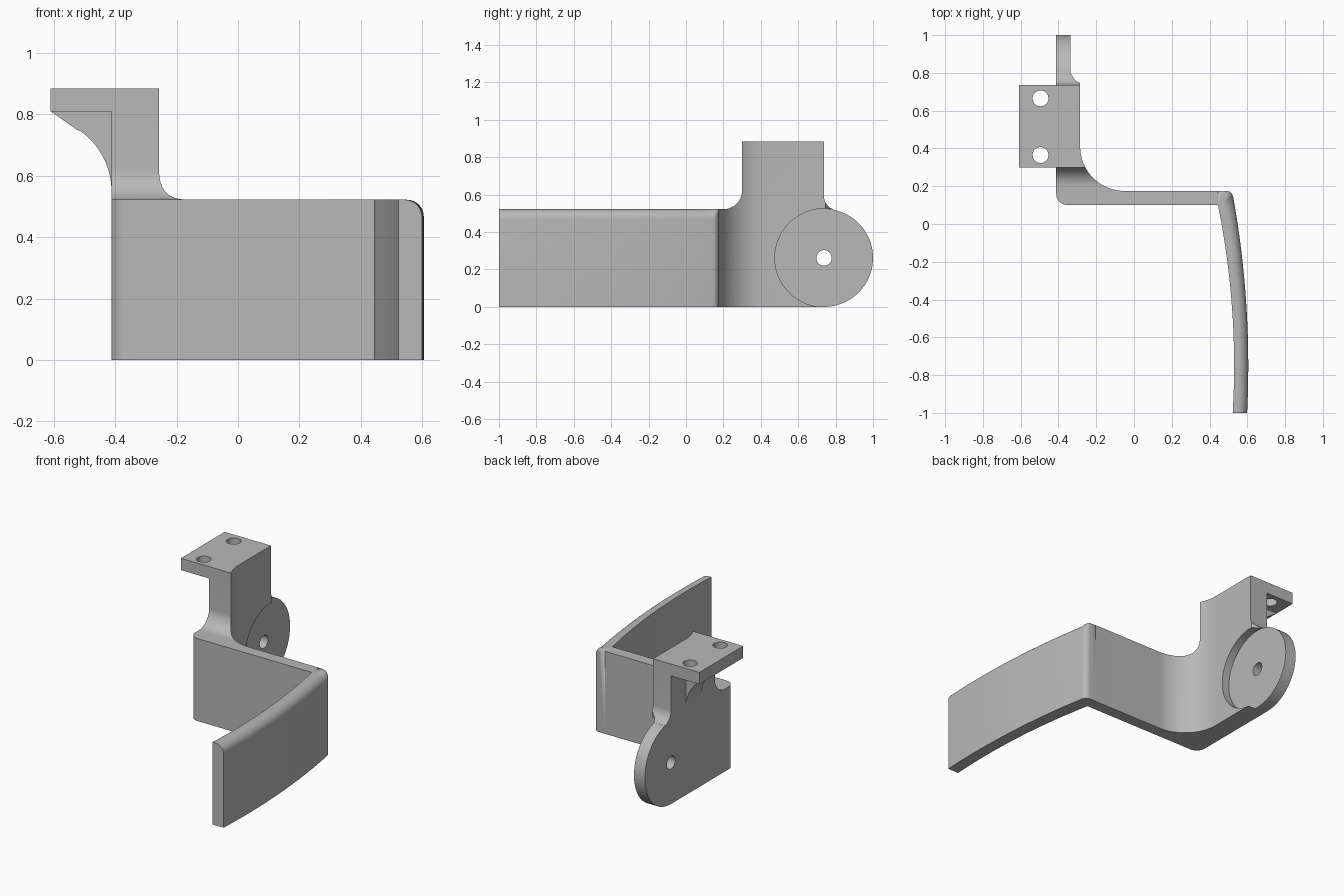
import bpy, bmesh
from math import sin, cos, radians, pi

if "Cube" in bpy.data.objects:
    bpy.data.objects.remove(bpy.data.objects["Cube"])

grey = bpy.data.materials.new("plain_grey")
grey.use_nodes = True
COLOUR = (0.48, 0.48, 0.48, 1)
grey.diffuse_color = COLOUR
grey.node_tree.nodes["Principled BSDF"].inputs["Base Color"].default_value = COLOUR


def arc(cx, cy, r, a0, a1, n=16):
    angles = [radians(a0 + (a1 - a0) * i / n) for i in range(n + 1)]
    return [(cx + r * cos(a), cy + r * sin(a)) for a in angles]


def finish(name, bm):
    bmesh.ops.remove_doubles(bm, verts=bm.verts, dist=1e-5)
    bmesh.ops.recalc_face_normals(bm, faces=bm.faces)
    mesh = bpy.data.meshes.new(name)
    bm.to_mesh(mesh)
    bm.free()
    mesh.materials.append(grey)
    ob = bpy.data.objects.new(name, mesh)
    bpy.context.scene.collection.objects.link(ob)
    return ob


def prism(name, points, axis, lo, hi):
    """Extrude a 2D outline along one axis."""
    place = {"x": lambda a, b, d: (d, a, b),
             "y": lambda a, b, d: (a, d, b),
             "z": lambda a, b, d: (a, b, d)}[axis]
    bm = bmesh.new()
    low = [bm.verts.new(place(a, b, lo)) for a, b in points]
    high = [bm.verts.new(place(a, b, hi)) for a, b in points]
    bm.faces.new(low)
    bm.faces.new(high)
    for i in range(len(points)):
        j = (i + 1) % len(points)
        bm.faces.new((low[i], low[j], high[j], high[i]))
    return finish(name, bm)


def combine(ob, cutter, operation):
    """Apply a boolean and discard the helper."""
    mod = ob.modifiers.new("cut", "BOOLEAN")
    mod.operation, mod.object, mod.solver = operation, cutter, "EXACT"
    cutter.hide_render = True
    deps = bpy.context.evaluated_depsgraph_get()
    mesh = bpy.data.meshes.new_from_object(ob.evaluated_get(deps))
    ob.modifiers.clear()
    ob.data = mesh
    bpy.data.objects.remove(cutter)


def round_cutter(x, y, r, axis, lo, hi, n=48):
    return prism("cutter", arc(x, y, r, 0, 360 * (n - 1) / n, n - 1), axis, lo, hi)


TOP, HEIGHT = 0.522, 0.885
DISC_Y, DISC_Z, DISC_R = 0.738, 0.262, 0.262
BACK, FRONT, OUT = 0.737, 0.3, -0.412

# Bracket body: plan outline crossed with side outline
plan = [(0.445, 0.1), (0.445, 0.175)]
plan += arc(-0.05, 0.41, 0.235, 270, 180, 24)
plan += arc(-0.255, 0.82, 0.08, 248, 180, 10)
plan += [(-0.335, 1.1), (OUT, 1.1)]
plan += arc(OUT + 0.06, 0.16, 0.06, 180, 270, 10)
body = prism("bracket_body", plan, "z", -0.1, 1.0)
side = [(0, 0)] + arc(DISC_Y, DISC_Z, DISC_R, -90, 76.8, 48)
side += arc(BACK + 0.08, 0.595, 0.08, 256, 180, 10)
side += [(BACK, HEIGHT), (FRONT, HEIGHT)]
side += arc(FRONT - 0.1, TOP + 0.1, 0.1, 0, -90, 14) + [(0, TOP)]
combine(body, prism("side_helper", side, "x", -1, 1), "INTERSECT")

# Round pocket and pivot hole
combine(body, round_cutter(DISC_Y, DISC_Z, DISC_R + 0.001, "x", -0.336, 0.2, 96), "DIFFERENCE")
combine(body, round_cutter(DISC_Y, DISC_Z, 0.041, "x", -1, 0), "DIFFERENCE")

# Curved arm: lofted sections with a rounded outer top edge
stations = []
corner = [(0.445, 0.175)] + arc(0.487, 0.136, 0.039, 90, 5, 8)
for i, p in enumerate(corner):
    stations.append(((0.445, 0.1), p, 0.055 * i / (len(corner) - 1)))
STEPS = 30
for i in range(1, STEPS + 1):
    t = i / STEPS
    yi, yo = 0.1 - 1.1 * t, 0.139 - 1.139 * t
    stations.append(((0.53 - 0.118 * (yi + 0.75) ** 2, yi),
                     (0.605 - 0.1 * (yo + 0.75) ** 2, yo), 0.055))
bm = bmesh.new()
rings = []
for (ix, iy), (ox, oy), r in stations:
    width = ((ox - ix) ** 2 + (oy - iy) ** 2) ** 0.5
    section = [(0, 0), (width, 0)] + arc(width - r, TOP - r, r, 0, 90, 8) + [(0, TOP)]
    rings.append([bm.verts.new((ix + (ox - ix) * d / width, iy + (oy - iy) * d / width, z))
                  for d, z in section])
for a, b in zip(rings, rings[1:]):
    for i in range(len(a)):
        j = (i + 1) % len(a)
        bm.faces.new((a[i], a[j], b[j], b[i]))
bm.faces.new(rings[0])
bm.faces.new(rings[-1])
arm = finish("curved_arm", bm)

# Mounting plate with two screw holes
plate = prism("mounting_plate", [(-0.61, FRONT), (OUT, FRONT), (OUT, BACK), (-0.61, BACK)],
              "z", 0.81, HEIGHT)
for y in (0.365, 0.665):
    combine(plate, round_cutter(-0.495, y, 0.042, "z", 0.7, 1.0), "DIFFERENCE")

# Curved gusset under the plate
gusset_outline = [(OUT, 0.81), (-0.61, 0.81), (-0.525, 0.75)]
gusset_outline += arc(OUT - 0.24, 0.55, 0.24, 54, 0, 14)
gusset = prism("gusset", gusset_outline, "y", 0.445, 0.59)

# Smooth curved faces, keep edges crisp
bpy.ops.object.select_all(action="DESELECT")
for ob in (body, arm, plate, gusset):
    ob.select_set(True)
bpy.context.view_layer.objects.active = body
bpy.ops.object.shade_smooth_by_angle(angle=radians(30))
